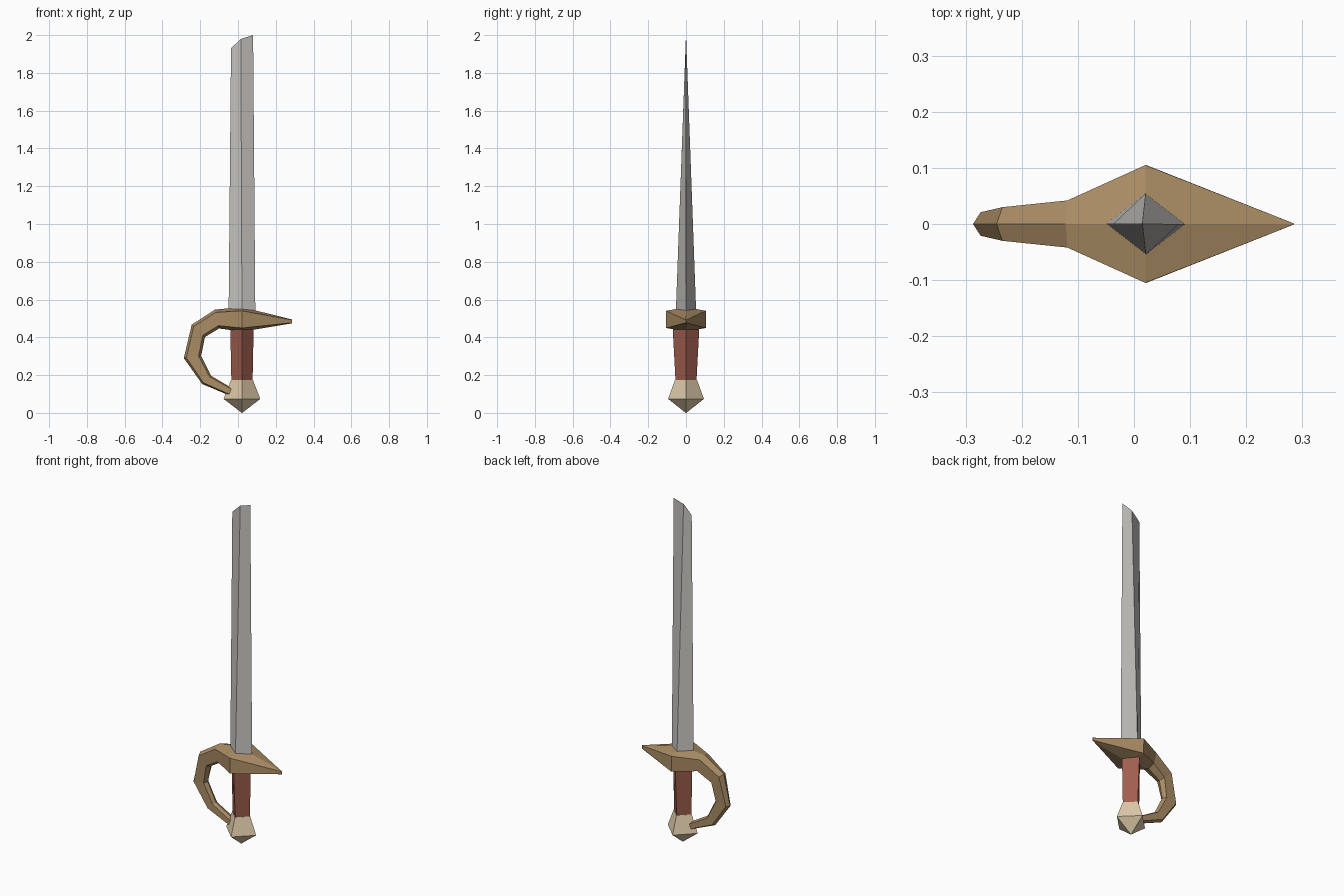
import bpy, bmesh

if "Cube" in bpy.data.objects:
    bpy.data.objects.remove(bpy.data.objects["Cube"])


def material(name, rgb):
    # sRGB bytes to linear diffuse colour
    lin = [(c / 255 / 12.92) if c < 10 else ((c / 255 + 0.055) / 1.055) ** 2.4 for c in rgb]
    m = bpy.data.materials.new(name)
    m.diffuse_color = (*lin, 1)
    m.use_nodes = True
    m.node_tree.nodes["Principled BSDF"].inputs["Base Color"].default_value = m.diffuse_color
    return m


steel = material("steel", (197, 194, 190))
brass = material("aged brass", (172, 142, 102))
leather = material("red leather", (160, 94, 78))
bone = material("pale bone", (222, 202, 170))


def loft(name, rings, mat):
    """Skin a list of equal-length point rings and cap both ends."""
    bm = bmesh.new()
    loops = [[bm.verts.new(p) for p in r] for r in rings]
    n = len(rings[0])
    for a, b in zip(loops, loops[1:]):
        for i in range(n):
            j = (i + 1) % n
            bm.faces.new((a[i], a[j], b[j], b[i]))
    bm.faces.new(loops[0][::-1])
    bm.faces.new(loops[-1])
    bmesh.ops.recalc_face_normals(bm, faces=bm.faces)
    me = bpy.data.meshes.new(name)
    bm.to_mesh(me)
    bm.free()
    me.materials.append(mat)
    ob = bpy.data.objects.new(name, me)
    bpy.context.collection.objects.link(ob)
    return ob


def diamond(z, rx, ry, cx=0.021):
    return [(cx - rx, 0, z), (cx, -ry, z), (cx + rx, 0, z), (cx, ry, z)]


# Blade: diamond section thinning to a slanted chisel edge
tip = [(-0.037, 0, 1.93), (0.015, -0.001, 1.98), (0.08, 0, 2.0), (0.015, 0.001, 1.98)]
loft("blade", [diamond(0.50, 0.071, 0.055), tip], steel)

# Grip: four-sided, wider toward the guard
loft("grip", [diamond(0.16, 0.056, 0.055), diamond(0.46, 0.062, 0.071)], leather)

# Pommel: pointed below, tapering up to the grip
loft("pommel", [diamond(0.0, 0.001, 0.001), diamond(0.074, 0.097, 0.095),
                diamond(0.175, 0.058, 0.058)], bone)

# Guard and knuckle bow: six-sided section swept along (outer, inner, half width)
stations = [
    ((0.285, 0.495), (0.285, 0.474), 0.001),
    ((0.020, 0.560), (0.022, 0.430), 0.105),
    ((-0.122, 0.547), (-0.100, 0.447), 0.042),
    ((-0.245, 0.467), (-0.175, 0.402), 0.030),
    ((-0.287, 0.290), (-0.195, 0.303), 0.021),
    ((-0.190, 0.153), (-0.143, 0.197), 0.020),
    ((-0.040, 0.090), (-0.030, 0.130), 0.020),
]


def guard_ring(outer, inner, w):
    def at(t, y):
        return (outer[0] + (inner[0] - outer[0]) * t, y, outer[1] + (inner[1] - outer[1]) * t)
    return [at(0, 0), at(0.15, -w), at(0.85, -w), at(1, 0), at(0.85, w), at(0.15, w)]


loft("guard", [guard_ring(*s) for s in stations], brass)
